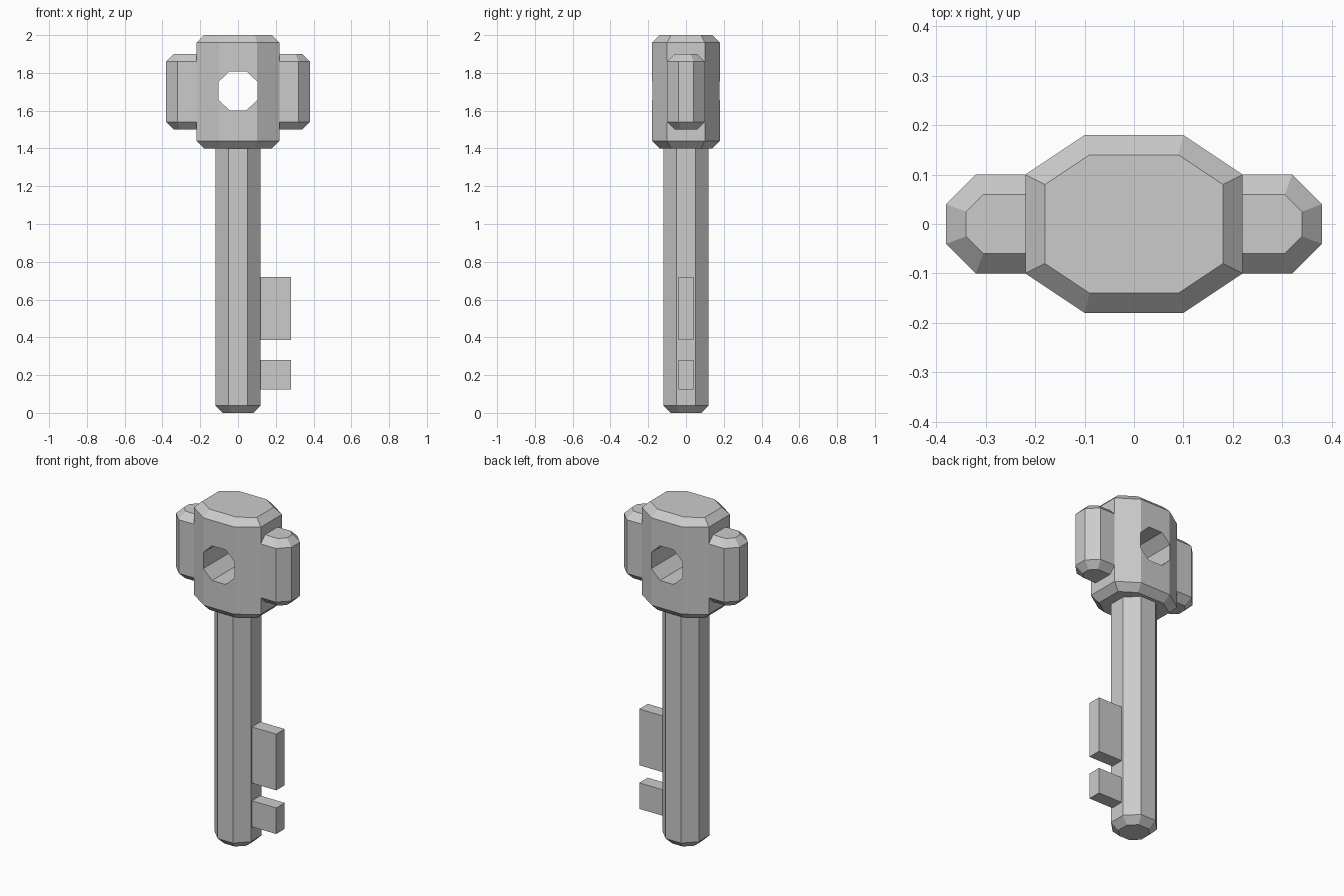
import bpy
import bmesh

cube = bpy.data.objects.get("Cube")
if cube:
    bpy.data.objects.remove(cube, do_unlink=True)

# One plain grey for the whole key
grey = bpy.data.materials.new("plain_grey")
grey.use_nodes = True
colour = (0.6, 0.6, 0.6, 1.0)
grey.diffuse_color = colour
grey.node_tree.nodes["Principled BSDF"].inputs["Base Color"].default_value = colour


def octagon(rx, ry, fx, fy):
    """Outer half sizes rx, ry with flat half lengths fx, fy."""
    return [(rx, -fy), (rx, fy), (fx, ry), (-fx, ry),
            (-rx, fy), (-rx, -fy), (-fx, -ry), (fx, -ry)]


def wing_outline(inner, rx, ry, fx, fy):
    """Bar end with chamfered outer corners."""
    return [(inner, -ry), (fx, -ry), (rx, -fy), (rx, fy), (fx, ry), (inner, ry)]


def loft(name, layers):
    """Join stacked outlines, given as (height, outline), into a capped solid."""
    bm = bmesh.new()
    rings = [[bm.verts.new((x, y, z)) for x, y in pts] for z, pts in layers]
    for low, high in zip(rings, rings[1:]):
        n = len(low)
        for i in range(n):
            j = (i + 1) % n
            bm.faces.new((low[i], low[j], high[j], high[i]))
    bm.faces.new(rings[0][::-1])
    bm.faces.new(rings[-1])
    bmesh.ops.recalc_face_normals(bm, faces=bm.faces)
    mesh = bpy.data.meshes.new(name)
    bm.to_mesh(mesh)
    bm.free()
    mesh.materials.append(grey)
    obj = bpy.data.objects.new(name, mesh)
    bpy.context.collection.objects.link(obj)
    return obj


def chamfered(bottom, top, chamfer, full, small):
    return [(bottom, small), (bottom + chamfer, full),
            (top - chamfer, full), (top, small)]


# Shaft with a chamfered tip
loft("shaft", [(0, octagon(0.08, 0.08, 0.035, 0.035)),
               (0.04, octagon(0.12, 0.12, 0.05, 0.05)),
               (1.42, octagon(0.12, 0.12, 0.05, 0.05))])

# Head block
head = loft("head", chamfered(1.4, 2.0, 0.04, octagon(0.22, 0.18, 0.10, 0.10),
                              octagon(0.18, 0.14, 0.09, 0.08)))

# Eight-sided hole through the head, front to back
cutter = loft("hole_cutter", [(-0.5, octagon(0.103, 0.103, 0.045, 0.048)),
                              (0.5, octagon(0.103, 0.103, 0.045, 0.048))])
for v in cutter.data.vertices:
    x, y, z = v.co
    v.co = (x, -z, y + 1.705)
cutter.hide_render = True
cut = head.modifiers.new("hole", 'BOOLEAN')
cut.operation = 'DIFFERENCE'
cut.solver = 'EXACT'
cut.object = cutter
bpy.context.view_layer.objects.active = head
bpy.ops.object.modifier_apply(modifier=cut.name)
bpy.data.objects.remove(cutter, do_unlink=True)

# Side wings, mirrored left and right
wings = loft("side_wings", chamfered(1.5, 1.9, 0.04,
                                     wing_outline(0.16, 0.38, 0.10, 0.32, 0.04),
                                     wing_outline(0.16, 0.34, 0.06, 0.305, 0.025)))
wings.modifiers.new("mirror", 'MIRROR').use_axis[0] = True

# Key teeth
for name, low, high in (("lower_tooth", 0.125, 0.28), ("upper_tooth", 0.385, 0.72)):
    plate = [(0.1, -0.04), (0.28, -0.04), (0.28, 0.04), (0.1, 0.04)]
    loft(name, [(low, plate), (high, plate)])
